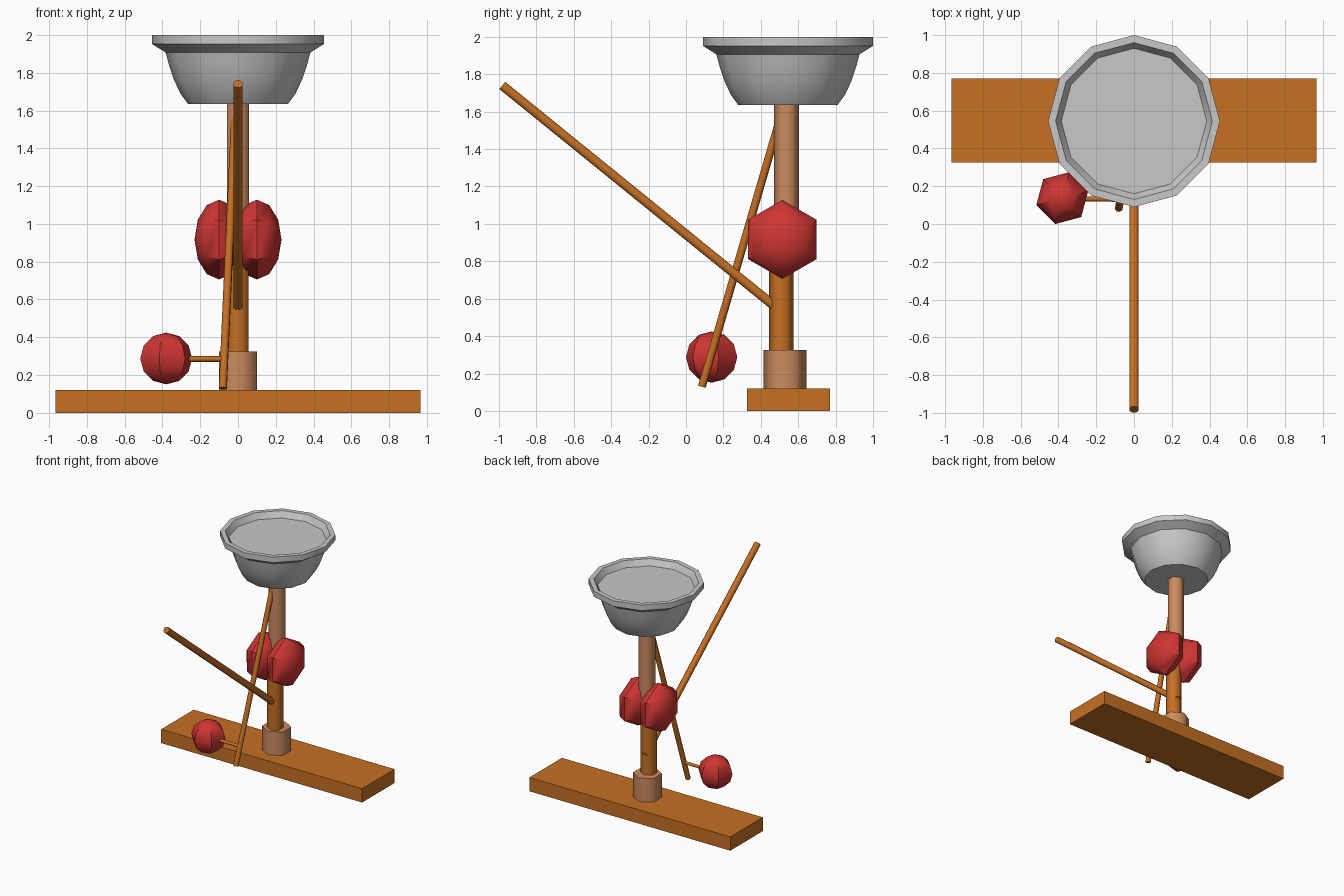
import bpy, bmesh, math
from mathutils import Vector, Matrix

if "Cube" in bpy.data.objects:
    bpy.data.objects.remove(bpy.data.objects["Cube"])


def material(name, rgb):
    m = bpy.data.materials.new(name)
    m.diffuse_color = (*rgb, 1)
    m.use_nodes = True
    m.node_tree.nodes["Principled BSDF"].inputs["Base Color"].default_value = m.diffuse_color
    return m


WOOD = material("orange_wood", (0.56, 0.16, 0.017))
COPPER = material("copper", (0.60, 0.26, 0.115))
RED = material("red", (0.62, 0.036, 0.032))
GREY = material("grey", (0.58, 0.58, 0.58))


def finish(name, bm, mat, angle=None):
    bmesh.ops.recalc_face_normals(bm, faces=bm.faces)
    mesh = bpy.data.meshes.new(name)
    bm.to_mesh(mesh)
    bm.free()
    mesh.materials.append(mat)
    obj = bpy.data.objects.new(name, mesh)
    bpy.context.collection.objects.link(obj)
    if angle:
        bpy.ops.object.select_all(action='DESELECT')
        obj.select_set(True)
        bpy.context.view_layer.objects.active = obj
        bpy.ops.object.shade_smooth_by_angle(angle=math.radians(angle))
    return obj


def rod(name, start, end, radius, mat, sides=6, turn=0):
    """Straight bar with a polygonal section between two points."""
    a, b = Vector(start), Vector(end)
    d = b - a
    mtx = (Matrix.Translation((a + b) / 2) @ d.to_track_quat('Z', 'Y').to_matrix().to_4x4()
           @ Matrix.Rotation(math.radians(turn), 4, 'Z'))
    bm = bmesh.new()
    bmesh.ops.create_cone(bm, cap_ends=True, segments=sides, radius1=radius,
                          radius2=radius, depth=d.length, matrix=mtx)
    return finish(name, bm, mat, 65)


def ball(name, center, scale, rotation):
    """Six-sided ball with its poles along the local z axis."""
    bm = bmesh.new()
    bmesh.ops.create_uvsphere(bm, u_segments=6, v_segments=6, radius=1,
                              matrix=Matrix.Translation(center) @ rotation @ Matrix.Diagonal((*scale, 1)))
    return finish(name, bm, RED, 40)


# Base plank
bm = bmesh.new()
bmesh.ops.create_cube(bm, size=1, matrix=Matrix.Translation((0, 0.5475, 0.06))
                      @ Matrix.Diagonal((1.93, 0.445, 0.12, 1)))
finish("base_plank", bm, WOOD)

# Upright: collar, lower post, upper post (hexagon corners on the y axis)
rod("collar", (0, 0.53, 0.115), (0, 0.53, 0.325), 0.115, COPPER)
rod("lower_post", (0, 0.51, 0.30), (0, 0.51, 0.92), 0.065, WOOD)
rod("upper_post", (0, 0.537, 0.85), (0, 0.537, 1.645), 0.067, COPPER)

# Pair of flattened balls around the joint, poles along x
turn = Matrix.Rotation(math.pi / 2, 4, 'Y') @ Matrix.Rotation(math.pi / 2, 4, 'Z')
for side, label in ((-1, "left"), (1, "right")):
    ball("joint_ball_" + label, (side * 0.1, 0.515, 0.917), (0.211, 0.211, 0.13), turn)

# Long lever, thin pull rod and its small handle
rod("long_lever", (0, -0.982, 1.74), (0, 0.56, 0.49), 0.027, WOOD, 8, 22.5)
rod("pull_rod", (-0.08, 0.085, 0.13), (-0.015, 0.505, 1.57), 0.022, WOOD, 8, 22.5)
rod("handle_arm", (-0.36, 0.135, 0.285), (-0.075, 0.13, 0.285), 0.015, WOOD)
ball("handle_ball", (-0.38, 0.137, 0.288), (0.142, 0.142, 0.137),
     Matrix.Rotation(math.radians(45), 4, 'Z'))

# Twelve-sided bowl with a lip and a shallow recessed top
profile = [(0.265, 1.635), (0.305, 1.69), (0.34, 1.765), (0.365, 1.84), (0.383, 1.907),
           (0.455, 1.952), (0.455, 2.0), (0.415, 2.0), (0.385, 1.95)]
bm = bmesh.new()
rings = [[bm.verts.new((r * math.cos(i * math.pi / 6), 0.545 + r * math.sin(i * math.pi / 6), z))
          for i in range(12)] for r, z in profile]
for low, high in zip(rings, rings[1:]):
    for i in range(12):
        j = (i + 1) % 12
        bm.faces.new((low[i], low[j], high[j], high[i]))
bm.faces.new(rings[0])
bm.faces.new(rings[-1])
finish("bowl", bm, GREY, 35)
